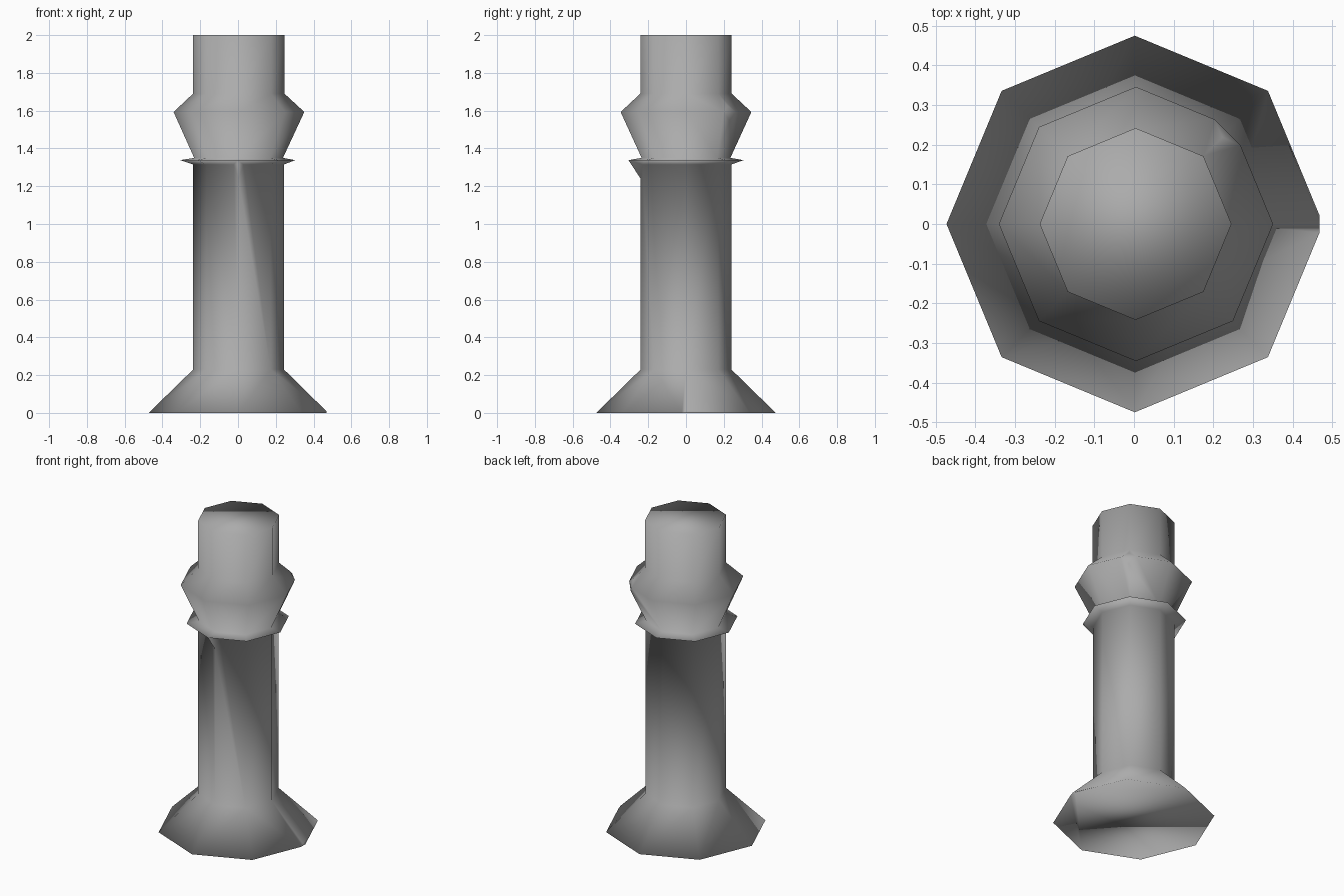
import bpy, bmesh
from math import cos, sin, pi

if "Cube" in bpy.data.objects:
    bpy.data.objects.remove(bpy.data.objects["Cube"])

SIDES = 8

# column profile from foot to top: radius, height, sideways offset
profile = [
    (0.475, 0.0, 0.002), (0.24, 0.23, 0.003),      # flared foot
    (0.24, 1.315, 0.003),                          # shaft
    (0.305, 1.338, -0.002), (0.235, 1.35, 0.003),  # thin flange
    (0.346, 1.593, 0.005), (0.242, 1.69, 0.004),   # collar
    (0.242, 2.0, 0.004),                           # neck
]

bm = bmesh.new()
rings = []
for r, z, dx in profile:
    rings.append([bm.verts.new((dx + r * cos(2 * pi * i / SIDES),
                                r * sin(2 * pi * i / SIDES), z))
                  for i in range(SIDES)])
for a, b in zip(rings, rings[1:]):
    for i in range(SIDES):
        j = (i + 1) % SIDES
        bm.faces.new((a[i], a[j], b[j], b[i]))
bm.faces.new(rings[0][::-1])
bm.faces.new(rings[-1])

# narrow web under the front of the flange
tip = rings[2][6]
for other in (rings[2][5], rings[2][7]):
    bmesh.utils.edge_split(bm.edges.get((tip, other)), tip, 0.15)
tip.co.z = 1.24

# blunt corners on the collar (back right) and the foot (right)
bmesh.ops.bevel(bm, geom=[rings[5][1]], offset=0.05, segments=1,
                affect='VERTICES')
cut = bmesh.ops.bisect_plane(bm, geom=bm.verts[:] + bm.edges[:] + bm.faces[:],
                             plane_co=(0.468, 0, 0), plane_no=(1, 0, 0),
                             clear_outer=True)
edges = [e for e in cut["geom_cut"] if isinstance(e, bmesh.types.BMEdge)]
bmesh.ops.holes_fill(bm, edges=edges, sides=0)
bmesh.ops.recalc_face_normals(bm, faces=bm.faces[:])

mesh = bpy.data.meshes.new("column")
bm.to_mesh(mesh)
bm.free()
mesh.polygons.foreach_set("use_smooth", [True] * len(mesh.polygons))
column = bpy.data.objects.new("column", mesh)
bpy.context.collection.objects.link(column)

# dark grey stone
stone = bpy.data.materials.new("dark_grey")
stone.diffuse_color = (0.41, 0.41, 0.41, 1)
stone.use_nodes = True
stone.node_tree.nodes["Principled BSDF"].inputs["Base Color"].default_value = stone.diffuse_color
mesh.materials.append(stone)
